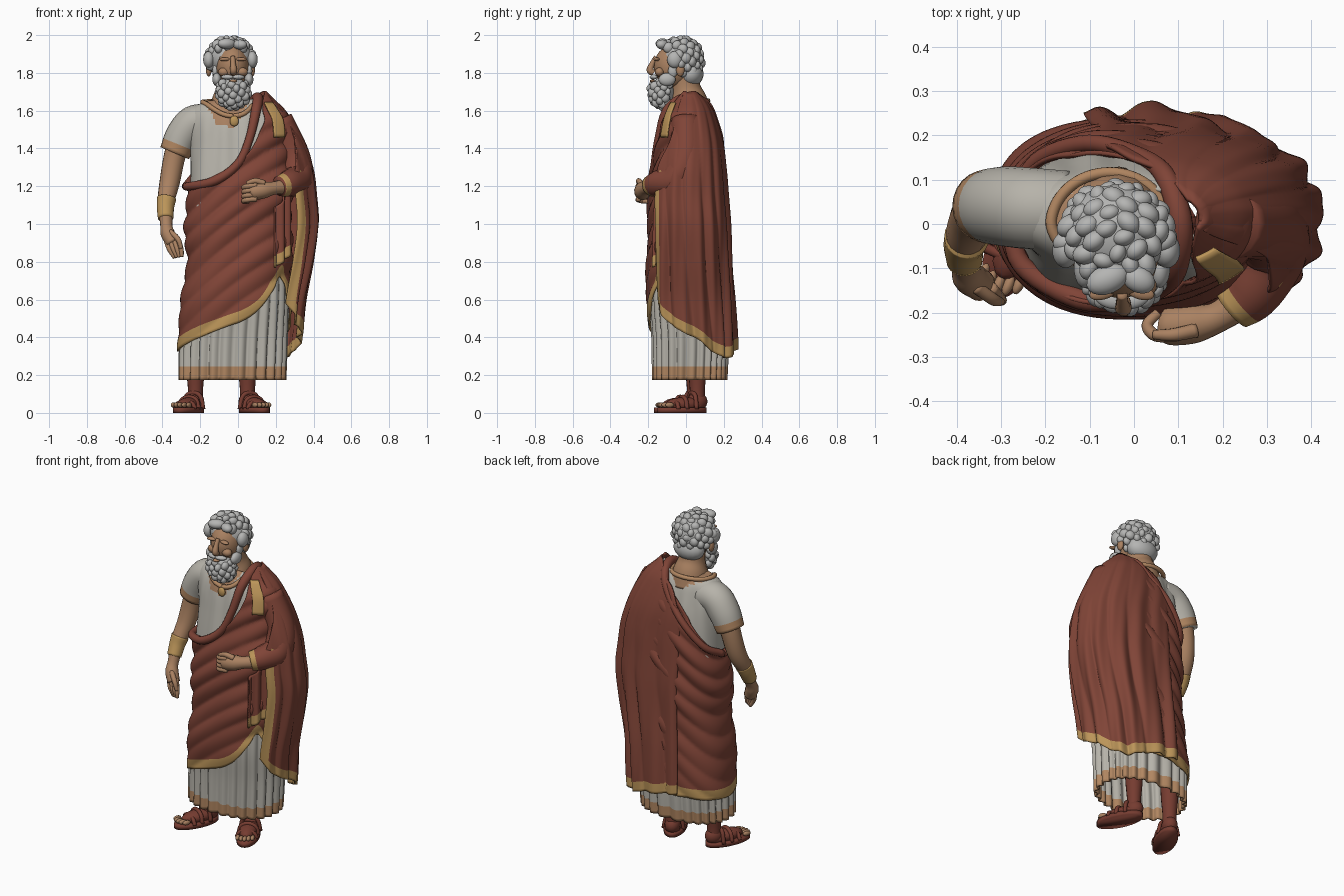
import bpy, bmesh, math, random
from mathutils import Vector, Matrix

if "Cube" in bpy.data.objects:
    bpy.data.objects.remove(bpy.data.objects["Cube"])
random.seed(4)

def mat(name, c):
    m = bpy.data.materials.new(name)
    m.diffuse_color = (*c, 1)
    m.use_nodes = True
    m.node_tree.nodes["Principled BSDF"].inputs["Base Color"].default_value = m.diffuse_color
    return m

RED = mat("red cloth", (.215, .058, .038))
WHITE = mat("white cloth", (.47, .45, .40))
HAIR = mat("grey hair", (.46, .46, .45))
GOLD = mat("gold trim", (.50, .30, .10))
TAN = mat("tan trim", (.44, .24, .12))
SKIN = mat("skin", (.40, .22, .12))
SANDAL = mat("sandal leather", (.18, .045, .03))

def finish(name, bm, mats, thick=0):
    me = bpy.data.meshes.new(name)
    bm.to_mesh(me)
    bm.free()
    for m in mats:
        me.materials.append(m)
    for p in me.polygons:
        p.use_smooth = True
    ob = bpy.data.objects.new(name, me)
    bpy.context.collection.objects.link(ob)
    if thick:
        s = ob.modifiers.new("thickness", 'SOLIDIFY')
        s.thickness, s.offset = thick, -1
    return ob

def curve(keys, v):
    """Smooth interpolation through rows (position, values...)."""
    if v <= keys[0][0]: return keys[0][1:]
    if v >= keys[-1][0]: return keys[-1][1:]
    i = max(k for k in range(len(keys) - 1) if keys[k][0] <= v)
    a, b = keys[i], keys[i + 1]
    p, n = keys[max(i - 1, 0)], keys[min(i + 2, len(keys) - 1)]
    h = b[0] - a[0]
    t = (v - a[0]) / h
    out = []
    for c in range(1, len(a)):
        ma = (b[c] - p[c]) / (b[0] - p[0]) * h
        mb = (n[c] - a[c]) / (n[0] - a[0]) * h
        out.append((2*t**3 - 3*t*t + 1)*a[c] + (t**3 - 2*t*t + t)*ma + (3*t*t - 2*t**3)*b[c] + (t**3 - t*t)*mb)
    return out

def tube(name, pts, mats, trim=0, sides=16, per=6, squash=1):
    """Round tube along smoothed (x, y, z, radius) points; the last part can be trimmed."""
    keys = [(i, *p) for i, p in enumerate(pts)]
    n = (len(pts) - 1) * per
    rows = [curve(keys, i / per) for i in range(n + 1)]
    P = [Vector(r[:3]) for r in rows]
    bm = bmesh.new()
    rings, nor = [], Vector((.31, -.9, .22))
    for i in range(n + 1):
        t = (P[min(i + 1, n)] - P[max(i - 1, 0)]).normalized()
        nor = (nor - t * nor.dot(t)).normalized()
        b = t.cross(nor)
        r = rows[i][3]
        rings.append([bm.verts.new(P[i] + r*(math.cos(a)*nor + squash*math.sin(a)*b))
                      for a in (2*math.pi*k/sides for k in range(sides))])
    for i in range(n):
        for k in range(sides):
            q = (k + 1) % sides
            f = bm.faces.new((rings[i][k], rings[i][q], rings[i+1][q], rings[i+1][k]))
            f.material_index = int(i >= n*(1 - trim)) if trim else 0
    bm.faces.new(rings[0][::-1])
    bm.faces.new(rings[-1])
    return finish(name, bm, mats)

def blobs(name, items, m):
    """Many stretched balls in one mesh: (location, scale, turn about z)."""
    bm = bmesh.new()
    for loc, sc, rz in items:
        M = Matrix.Translation(loc) @ Matrix.Rotation(rz, 4, 'Z') @ Matrix.Diagonal((*sc, 1))
        bmesh.ops.create_uvsphere(bm, u_segments=18, v_segments=11, radius=1, matrix=M)
    return finish(name, bm, [m])

# body sections: z, xmin, xmax, ymin, ymax
BODY = [(.17, -.31, .25, -.175, .215), (.4, -.305, .26, -.18, .225), (.6, -.285, .27, -.195, .22),
        (.8, -.26, .27, -.19, .21), (1.0, -.265, .27, -.185, .205), (1.2, -.26, .27, -.175, .195),
        (1.4, -.26, .27, -.145, .175), (1.55, -.265, .26, -.115, .14), (1.62, -.235, .215, -.085, .115),
        (1.66, -.14, .175, -.055, .085), (1.70, .06, .14, -.02, .05)]
CAPE = [(.28, -.26, .305, -.19, .25), (.4, -.27, .32, -.19, .248), (.6, -.27, .34, -.2, .238),
        (.8, -.27, .38, -.2, .225), (1.0, -.27, .41, -.2, .218), (1.15, -.27, .40, -.2, .208),
        (1.3, -.26, .38, -.185, .198), (1.45, -.26, .325, -.155, .18), (1.6, -.22, .24, -.1, .135),
        (1.66, -.1, .18, -.06, .095), (1.70, .05, .14, -.02, .05)]

def sheet(name, prof, off, a0, a1, bot, top, mats, fold, trim=0, start=None, edge=0, cols=150, rows=56):
    """Draped cloth round the body. Angle 0 is the front, 90 is +x; bot and top are hem heights."""
    bm = bmesh.new()
    g = []
    low = 4 if trim else 0
    for j in range(rows + 1):
        row = []
        for i in range(cols + 1):
            u = i / cols
            a = a0 + (a1 - a0)*u
            zb, zt = curve(bot, a)[0], curve(top, a)[0]
            if j <= low:
                z = zb + trim*j/max(low, 1)
            else:
                z = zb + trim + (zt - zb - trim)*(j - low)/(rows - low)
            if start:
                s = curve(start, z)[0]
                a = s + (a1 - s)*u
            r = math.radians(a)
            s, c = math.sin(r), -math.cos(r)
            x0, x1, y0, y1 = curve(prof, z)
            sx = math.copysign(abs(s)**.86, s)
            sy = math.copysign(abs(c)**.86, c)
            x, y = (x0 + x1)/2 + (x1 - x0)/2*sx, (y0 + y1)/2 + (y1 - y0)/2*sy
            d = off + fold(x, y, z, r)
            row.append(bm.verts.new((x + d*s, y + d*c, z)))
        g.append(row)
    for j in range(rows):
        for i in range(cols):
            f = bm.faces.new((g[j][i], g[j][i+1], g[j+1][i+1], g[j+1][i]))
            if j < low or (i < edge and g[j][i].co.z < 1.27):
                f.material_index = 1
            co = f.calc_center_median()   # bare skin inside the neckline
            if len(mats) > 2 and ((co.x + .05)/.13)**2 + (co.y/.12)**2 < 1 and co.z > 1.5:
                f.material_index = 2
    if a1 - a0 >= 360:
        bmesh.ops.remove_doubles(bm, verts=bm.verts, dist=1e-5)
    return finish(name, bm, mats, .01)

def roll(p):
    return abs(math.sin(p))*2 - 1

def level(z):
    return [(-400, z), (400, z)]

# white tunic: pleated skirt and upper body
sheet("tunic_skirt", BODY, -.006, -180, 180, level(.175), level(.9), [WHITE, TAN],
      lambda x, y, z, r: .012*roll(13*r + .6*math.sin(3*r))*min(1, (1.1 - z)*1.3), trim=.07, cols=230, rows=24)
sheet("tunic_top", BODY, -.004, -180, 180, level(1.05), level(1.662), [WHITE, TAN, SKIN],
      lambda x, y, z, r: .005*math.sin(16*x + 30*z*x + 5*y)*min(1, (1.66 - z)*6), cols=120, rows=40)

# red wrap with diagonal folds, open over one shoulder
WRAP_TOP = [(-90, 1.2), (-60, 1.21), (-30, 1.245), (0, 1.33), (18, 1.46), (33, 1.61), (48, 1.695), (90, 1.698),
            (140, 1.695), (160, 1.65), (180, 1.56), (210, 1.4), (240, 1.27), (270, 1.2)]
WRAP_HEM = [(-90, .325), (-60, .36), (-30, .41), (0, .47), (20, .54), (38, .65), (52, .72), (70, .6), (90, .5),
            (120, .4), (180, .35), (225, .335), (270, .325)]

def wrap_fold(x, y, z, r):
    k = .5 + .6*max(0, min(1, (z - .5)*1.6))
    end = min(1, max(0, (1.7 - z)*8))
    return end*k*(.008*roll(27*(z - .75*x + .5*x*x)) + .006*math.sin(19*(z - 1.1*x) + 2*r))

sheet("red_wrap", BODY, .014, -90, 270, WRAP_HEM, WRAP_TOP, [RED, GOLD], wrap_fold, trim=.062, cols=190, rows=76)
tube("wrap_rolled_edge", [(-.275, .03, 1.2, .022), (-.255, -.09, 1.2, .022), (-.12, -.17, 1.23, .024),
     (0, -.165, 1.32, .022), (.06, -.145, 1.45, .022), (.095, -.10, 1.6, .026), (.105, 0, 1.668, .028),
     (.075, .10, 1.64, .024), (.02, .15, 1.55, .02), (-.1, .182, 1.41, .02), (-.22, .14, 1.27, .02),
     (-.275, .03, 1.2, .022)], [RED])
sheet("front_fold", BODY, .028, 38, 66, [(38, .77), (66, .84)], [(38, 1.08), (66, 1.2)], [RED, GOLD],
      lambda x, y, z, r: .012*roll(13*r), trim=.06, cols=30, rows=20)

# mantle over the arm and down the back
sheet("mantle", CAPE, .012, 41, 203,
      [(41, .58), (60, .48), (90, .4), (115, .32), (140, .29), (170, .33), (203, .36)],
      [(41, 1.697), (150, 1.697), (170, 1.63), (185, 1.55), (203, 1.4)], [RED, GOLD],
      lambda x, y, z, r: min(1, (1.72 - z)*1.1)*(.013*roll(7.5*r + 1.2*z) + .005*math.sin(23*r - 3*z)),
      trim=.06, start=[(.3, 46), (.6, 43), (1.25, 41), (1.32, 46), (1.48, 63), (1.7, 63)], edge=8, cols=125, rows=60)
tube("mantle_sleeve", [(.21, 0, 1.55, .08), (.295, 0, 1.36, .085), (.31, -.055, 1.24, .085),
     (.27, -.145, 1.215, .07), (.22, -.19, 1.2, .055)], [RED, GOLD], trim=.16)

# gold shoulder strap plate
sheet("shoulder_strap", BODY, .034, 36, 53, level(1.46), level(1.645), [GOLD],
      lambda x, y, z, r: 0, cols=8, rows=10)

# short sleeve, bare arm and bracelet
tube("tunic_sleeve", [(-.15, .03, 1.545, .09), (-.235, .035, 1.535, .092), (-.295, .04, 1.465, .09),
     (-.335, .04, 1.375, .082)], [WHITE, TAN], trim=.19, sides=24)
tube("bare_arm", [(-.29, .04, 1.5, .065), (-.335, .04, 1.36, .058), (-.362, .015, 1.22, .054),
     (-.382, -.04, 1.11, .044), (-.38, -.095, 1.0, .032), (-.372, -.12, .95, .038), (-.345, -.14, .9, .036)], [SKIN])
tube("bracelet", [(-.378, -.03, 1.135, .051), (-.384, -.05, 1.09, .046), (-.383, -.082, 1.03, .041)], [GOLD], sides=20)
for i in range(4):
    o = i*.021
    tube("hanging_finger", [(-.385 + o, -.125 - o*.3, .93, .013), (-.365 + o, -.15 - o*.3, .87, .013),
         (-.335 + o*.6, -.155 - o*.3, .82 + o*.1, .010)], [SKIN], sides=10)
tube("hanging_thumb", [(-.36, -.14, .96, .015), (-.318, -.17, .92, .014), (-.3, -.175, .87, .010)], [SKIN], sides=10)

# bent arm's hand
tube("bent_hand", [(.26, -.165, 1.2, .042), (.19, -.21, 1.19, .035), (.135, -.225, 1.18, .045),
     (.08, -.23, 1.17, .044), (.065, -.23, 1.165, .03)], [SKIN])
for i in range(4):
    z = 1.205 - i*.024
    tube("curled_finger", [(.10, -.25, z, .015), (.05, -.252, z - .005, .014), (.03, -.228, z - .012, .013),
         (.055, -.2, z - .014, .011)], [SKIN], sides=10)
tube("bent_thumb", [(.14, -.24, 1.215, .017), (.09, -.25, 1.228, .015), (.045, -.25, 1.215, .011)], [SKIN], sides=10)

# neck, collar and pendant
tube("neck", [(-.04, .015, 1.58, .115), (-.04, .012, 1.655, .10), (-.04, 0, 1.72, .078), (-.04, -.01, 1.8, .075)], [SKIN])
ring = []
for k in range(17):
    a = 2*math.pi*k/16
    c = math.cos(a)
    ring.append((-.055 + .03*max(c, 0) + .132*math.sin(a), -.002 - .118*c, 1.645 - (.075*c*c if c > 0 else -.008*c*c), .013))
tube("collar", ring, [TAN], per=4, sides=10)
blobs("pendant", [((-.02, -.132, 1.545), (.024, .012, .028), 0)], GOLD)

# face
blobs("face", [((-.03, -.062, 1.835), (.088, .108, .115), 0),
               ((-.07, -.155, 1.872), (.032, .016, .010), .25), ((.015, -.155, 1.872), (.032, .016, .010), -.25),
               ((-.075, -.14, 1.805), (.03, .025, .024), 0), ((.022, -.14, 1.805), (.03, .025, .024), 0),
               ((-.155, -.03, 1.815), (.015, .022, .034), 0), ((.075, -.03, 1.815), (.015, .022, .034), 0)], SKIN)
tube("nose", [(-.027, -.158, 1.885, .012), (-.026, -.178, 1.85, .014), (-.024, -.19, 1.815, .019),
              (-.024, -.172, 1.798, .016)], [SKIN], sides=12)

def locks(c, rad, n, size, skip):
    """Curly locks spread evenly over an ellipsoid."""
    out = [(c, rad, 0)]
    for i in range(n):
        z = 1 - 2*(i + .5)/n
        a = i*2.39996
        q = math.sqrt(1 - z*z)
        d = Vector((q*math.cos(a), q*math.sin(a), z))
        if skip(d): continue
        s = size*random.uniform(.85, 1.15)
        p = (c[0] + d.x*rad[0], c[1] + d.y*rad[1], c[2] + d.z*rad[2])
        out.append((p, (s*1.1, s*.85, s*1.05), random.uniform(0, 3)))
    return out

# hair and beard
hair = locks((-.04, -.03, 1.872), (.115, .108, .104), 90, .025,
             lambda d: (d.y < -.3 and d.z < .52) or d.z < -.72 or (d.y < .1 and d.z < -.45))
hair[0] = ((-.04, -.02, 1.88), (.118, .112, .105), 0)
hair += [((-.04, .025, 1.795), (.098, .068, .07), 0), ((-.155, -.06, 1.87), (.03, .04, .045), 0),
         ((.075, -.06, 1.87), (.03, .04, .045), 0), ((-.06, -.125, 1.955), (.05, .033, .028), .4),
         ((.01, -.125, 1.95), (.04, .03, .026), -.5)]
blobs("hair", hair, HAIR)
beard = locks((-.025, -.125, 1.70), (.08, .062, .078), 60, .021, lambda d: d.z > .62 or d.y > .6)
for s in (-1, 1):
    beard += [((-.027 + s*.03, -.172, 1.778), (.034, .018, .013), s*.35),
              ((-.027 + s*.085, -.10, 1.765), (.024, .045, .035), 0),
              ((-.03 + s*.09, -.07, 1.81), (.016, .025, .035), 0)]
blobs("beard", beard, HAIR)
blobs("lower_lip", [((-.026, -.178, 1.757), (.022, .014, .008), 0)], SKIN)

# legs and sandals
for side, ax, ay, turn in (("right", -.225, .045, -.42), ("left", .05, .06, .42)):
    R = Matrix.Translation((ax, ay, 0)) @ Matrix.Rotation(turn, 4, 'Z')
    def at(x, y, z): return tuple(R @ Vector((x, y, z)))
    tube(side + "_leg", [(ax, ay, .03, .042), (ax, ay, .12, .04), (ax, ay, .25, .05), (ax, ay, .5, .06)], [SANDAL])
    tube(side + "_sole", [(*at(0, -.09, 0), 1), (*at(0, -.09, .028), 1)], [SANDAL], sides=28, per=1).data.transform(
        R @ Matrix.Translation((0, -.09, 0)) @ Matrix.Diagonal((.064, .142, 1, 1)) @
        Matrix.Translation((0, .09, 0)) @ R.inverted())
    blobs(side + "_foot", [(at(0, -.07, .045), (.052, .115, .038), turn), (at(0, 0, .06), (.045, .055, .05), turn)], SANDAL)
    blobs(side + "_toes", [(at(-.042 + .021*k, -.178 - .022*math.sin(.6 + k*.62), .042),
                            (.012, .025, .014), turn) for k in range(5)], SKIN)
    for y, h in ((-.135, .062), (-.085, .085), (-.03, .108)):
        tube(side + "_strap", [(*at(-.058, y, .02), .012), (*at(-.042, y, h*.8), .012), (*at(0, y, h), .012),
             (*at(.042, y, h*.8), .012), (*at(.058, y, .02), .012)], [SANDAL], sides=8, per=4)
